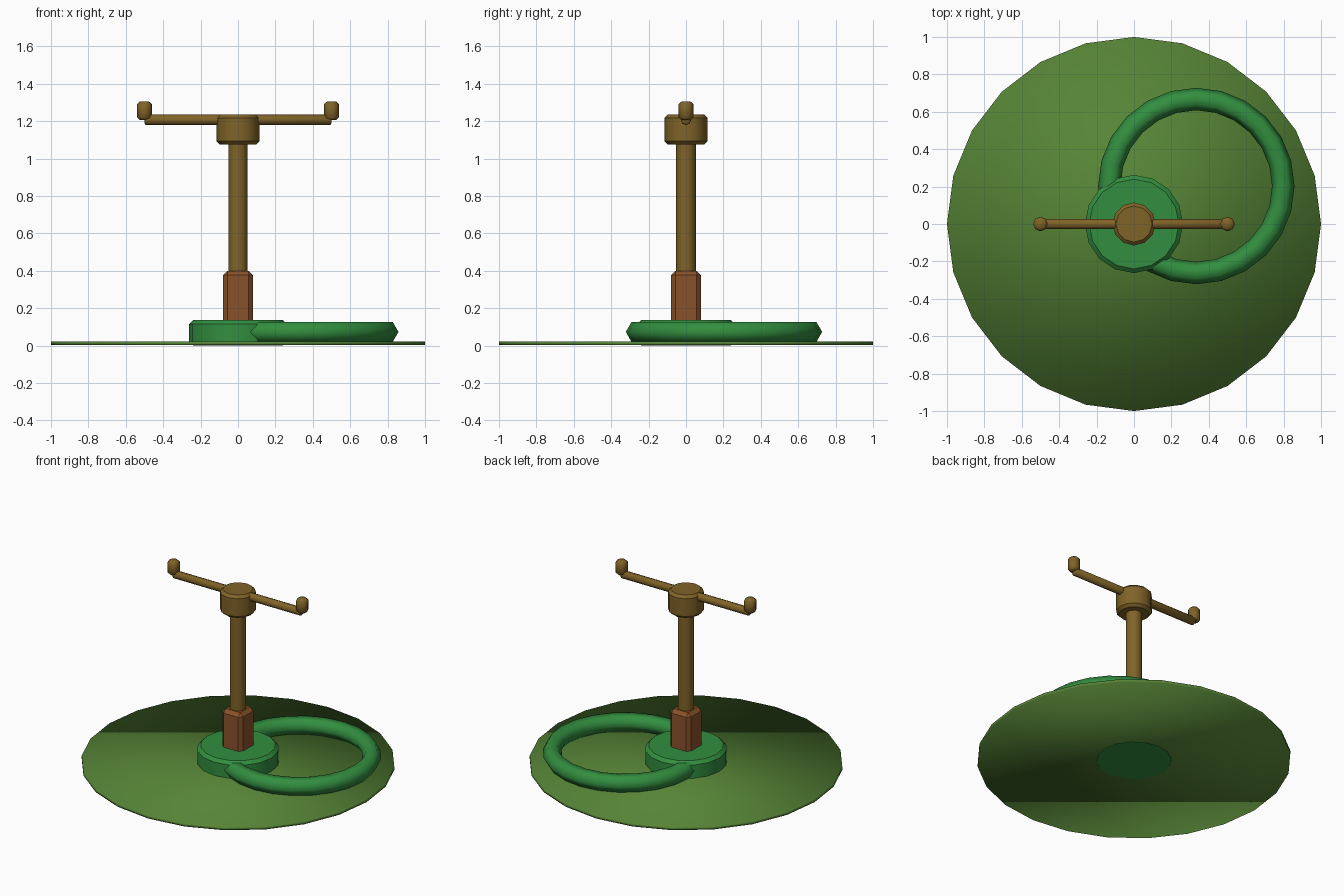
import bpy, bmesh, math
from mathutils import Matrix, Vector

if "Cube" in bpy.data.objects:
    bpy.data.objects.remove(bpy.data.objects["Cube"])


def material(name, rgb):
    m = bpy.data.materials.new(name)
    m.diffuse_color = (*rgb, 1)
    m.use_nodes = True
    m.node_tree.nodes["Principled BSDF"].inputs["Base Color"].default_value = m.diffuse_color
    return m


GRASS = material("grass green", (0.093, 0.231, 0.037))
GREEN = material("hose green", (0.032, 0.270, 0.050))
BRASS = material("dull brass", (0.215, 0.125, 0.021))
COPPER = material("copper brown", (0.250, 0.083, 0.023))


def finish(name, bm, mat, bevel=0.0, smooth_angle=35):
    """Bevel the hard edges, set shading and make the object."""
    if bevel:
        hard = [e for e in bm.edges if e.calc_face_angle(0) > math.radians(60)]
        bmesh.ops.bevel(bm, geom=hard, offset=bevel, segments=1,
                        affect='EDGES', clamp_overlap=True)
    bmesh.ops.recalc_face_normals(bm, faces=bm.faces)
    mesh = bpy.data.meshes.new(name)
    bm.to_mesh(mesh)
    bm.free()
    mesh.materials.append(mat)
    for p in mesh.polygons:
        p.use_smooth = True
    mesh.set_sharp_from_angle(angle=math.radians(smooth_angle))
    ob = bpy.data.objects.new(name, mesh)
    bpy.context.collection.objects.link(ob)
    return ob


def cylinder(name, mat, r, z0, z1, sides, x=0.0, bevel=0.0, smooth_angle=35):
    bm = bmesh.new()
    bmesh.ops.create_cone(bm, cap_ends=True, segments=sides, radius1=r, radius2=r,
                          depth=z1 - z0, matrix=Matrix.Translation((x, 0, (z0 + z1) / 2)))
    return finish(name, bm, mat, bevel, smooth_angle)


# Lawn disc, smoothly shaded over its rim
cylinder("lawn", GRASS, 1.0, 0.002, 0.022, 24, smooth_angle=180)

# Weighted base, post and hub
cylinder("base", GREEN, 0.262, 0.0, 0.137, 16, bevel=0.022)
cylinder("post", BRASS, 0.053, 0.13, 1.12, 10, smooth_angle=50)
cylinder("hub", BRASS, 0.115, 1.075, 1.236, 12, bevel=0.018)

# Square collar with bevelled corners
bm = bmesh.new()
bmesh.ops.create_cube(bm, size=1, matrix=Matrix.Translation((0, 0, 0.201))
                      @ Matrix.Diagonal((0.16, 0.16, 0.398, 1)))
finish("collar", bm, COPPER, 0.024)

# Spray arm across the hub
bm = bmesh.new()
bmesh.ops.create_cone(bm, cap_ends=True, segments=8, radius1=0.028, radius2=0.028, depth=1.0,
                      matrix=Matrix.Translation((0, 0, 1.207)) @ Matrix.Rotation(math.pi / 2, 4, 'Y'))
finish("spray_arm", bm, BRASS, 0.008, 50)

# Upright nozzles at both ends
for side, x in (("left", -0.5), ("right", 0.5)):
    cylinder(side + "_nozzle", BRASS, 0.039, 1.205, 1.305, 8, x=x, bevel=0.014, smooth_angle=50)

# Coiled hose: six-sided ring running into the base
bm = bmesh.new()
centre, major, minor, n, m = Vector((0.333, 0.203, 0.073)), 0.465, 0.06, 24, 6
rings = []
for i in range(n):
    a = math.tau * i / n
    out = Vector((math.cos(a), math.sin(a), 0))
    rings.append([bm.verts.new(centre + out * (major + minor * math.cos(math.tau * j / m))
                               + Vector((0, 0, minor * math.sin(math.tau * j / m))))
                  for j in range(m)])
for i in range(n):
    r0, r1 = rings[i], rings[(i + 1) % n]
    for j in range(m):
        k = (j + 1) % m
        bm.faces.new((r0[j], r1[j], r1[k], r0[k]))
finish("hose", bm, GREEN, smooth_angle=180)
